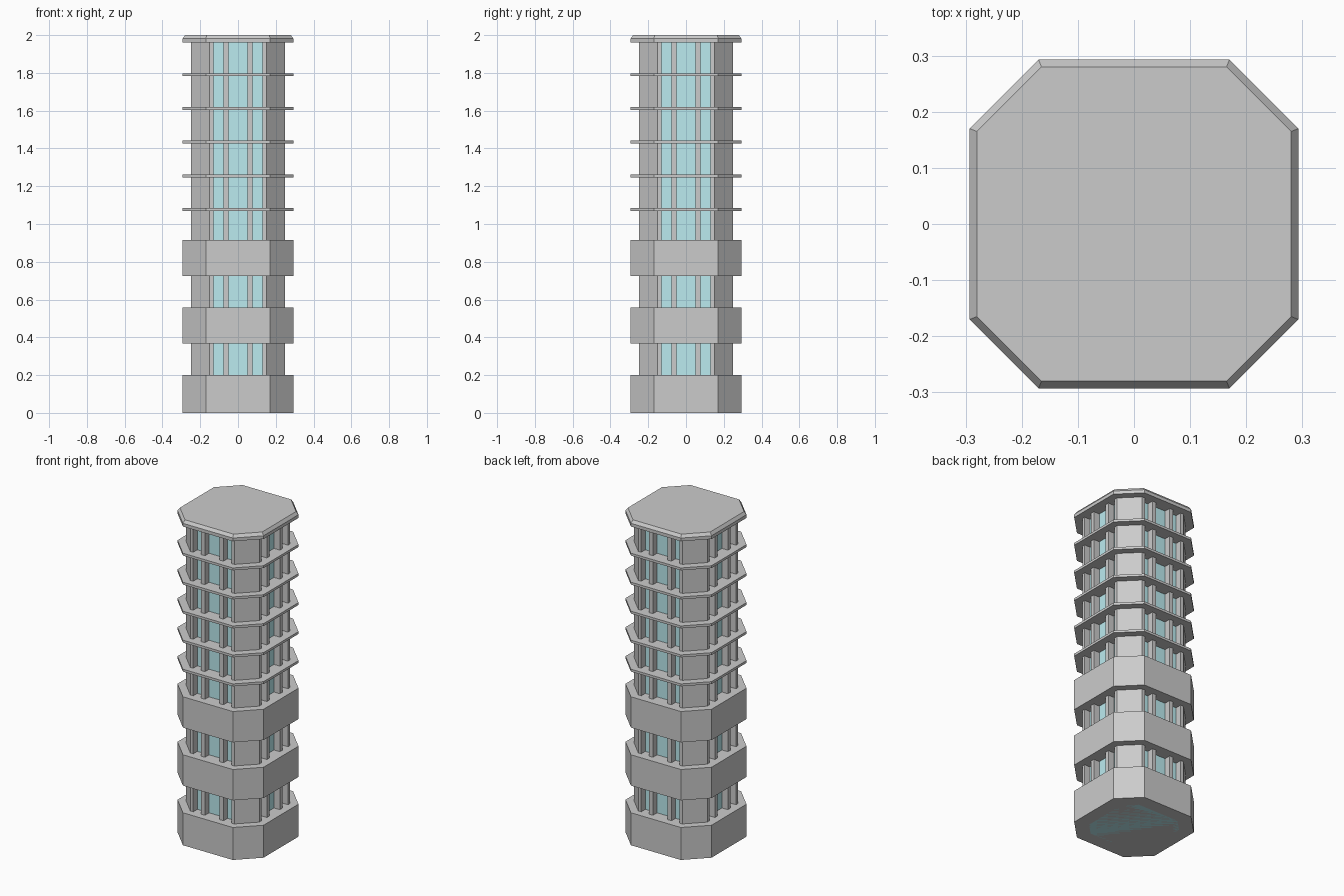
import bpy, bmesh

if "Cube" in bpy.data.objects:
    bpy.data.objects.remove(bpy.data.objects["Cube"])

def octagon(half, flat):
    """Square of half-width `half` with cut corners; `flat` is half the long side."""
    return [(flat, -half), (half, -flat), (half, flat), (flat, half),
            (-flat, half), (-half, flat), (-half, -flat), (-flat, -half)]

def loft(bm, sections):
    """Closed solid through a list of (outline, z) sections."""
    rings = [[bm.verts.new((x, y, z)) for x, y in pts] for pts, z in sections]
    n = len(rings[0])
    for a, b in zip(rings, rings[1:]):
        for i in range(n):
            j = (i + 1) % n
            bm.faces.new((a[i], a[j], b[j], b[i]))
    bm.faces.new(rings[0][::-1])
    bm.faces.new(rings[-1])

def finish(bm, name, mat=None):
    bmesh.ops.recalc_face_normals(bm, faces=bm.faces)
    mesh = bpy.data.meshes.new(name)
    bm.to_mesh(mesh)
    bm.free()
    obj = bpy.data.objects.new(name, mesh)
    bpy.context.collection.objects.link(obj)
    if mat:
        mesh.materials.append(mat)
    return obj

def solid(name, sections, mat=None):
    bm = bmesh.new()
    loft(bm, sections)
    return finish(bm, name, mat)

def four_sides(name, outlines, z0, z1):
    """Extrude outlines and repeat them on all four sides by quarter turns."""
    bm = bmesh.new()
    for pts in outlines:
        for _ in range(4):
            loft(bm, [(pts, z0), (pts, z1)])
            pts = [(-y, x) for x, y in pts]
    return finish(bm, name)

OUTER = octagon(0.293, 0.17)
TOP = 1.97

glass = bpy.data.materials.new("glass")
glass.diffuse_color = (0.5, 0.83, 0.87, 1)
glass.use_nodes = True
glass.node_tree.nodes["Principled BSDF"].inputs["Base Color"].default_value = glass.diffuse_color

# Glazed core
core = octagon(0.21, 0.14)
solid("glass_core", [(core, 0.0), (core, TOP)], glass)

# Chamfered corner columns
corner = [(0.13, -0.25), (0.15, -0.25), (0.25, -0.15), (0.25, -0.13),
          (0.2, -0.13), (0.13, -0.2)]
four_sides("corner_columns", [corner], 0.0, TOP)

# Window mullions, two per side
mullions = [[(x - 0.013, -0.25), (x + 0.013, -0.25), (x + 0.013, -0.2), (x - 0.013, -0.2)]
            for x in (-0.063, 0.063)]
four_sides("mullions", mullions, 0.0, TOP)

# Tall solid bands on the lower floors
for i, (z0, z1) in enumerate([(0.0, 0.2), (0.367, 0.557), (0.724, 0.914)]):
    solid(f"lower_band_{i + 1}", [(OUTER, z0), (OUTER, z1)])

# Thin floor slabs on the upper floors
for i in range(5):
    z = 1.069 + i * 0.1785
    solid(f"floor_slab_{i + 1}", [(OUTER, z), (OUTER, z + 0.015)])

# Roof slab with bevelled top edge
solid("roof", [(OUTER, 1.962), (OUTER, 1.982), (octagon(0.28, 0.165), 2.0)])
